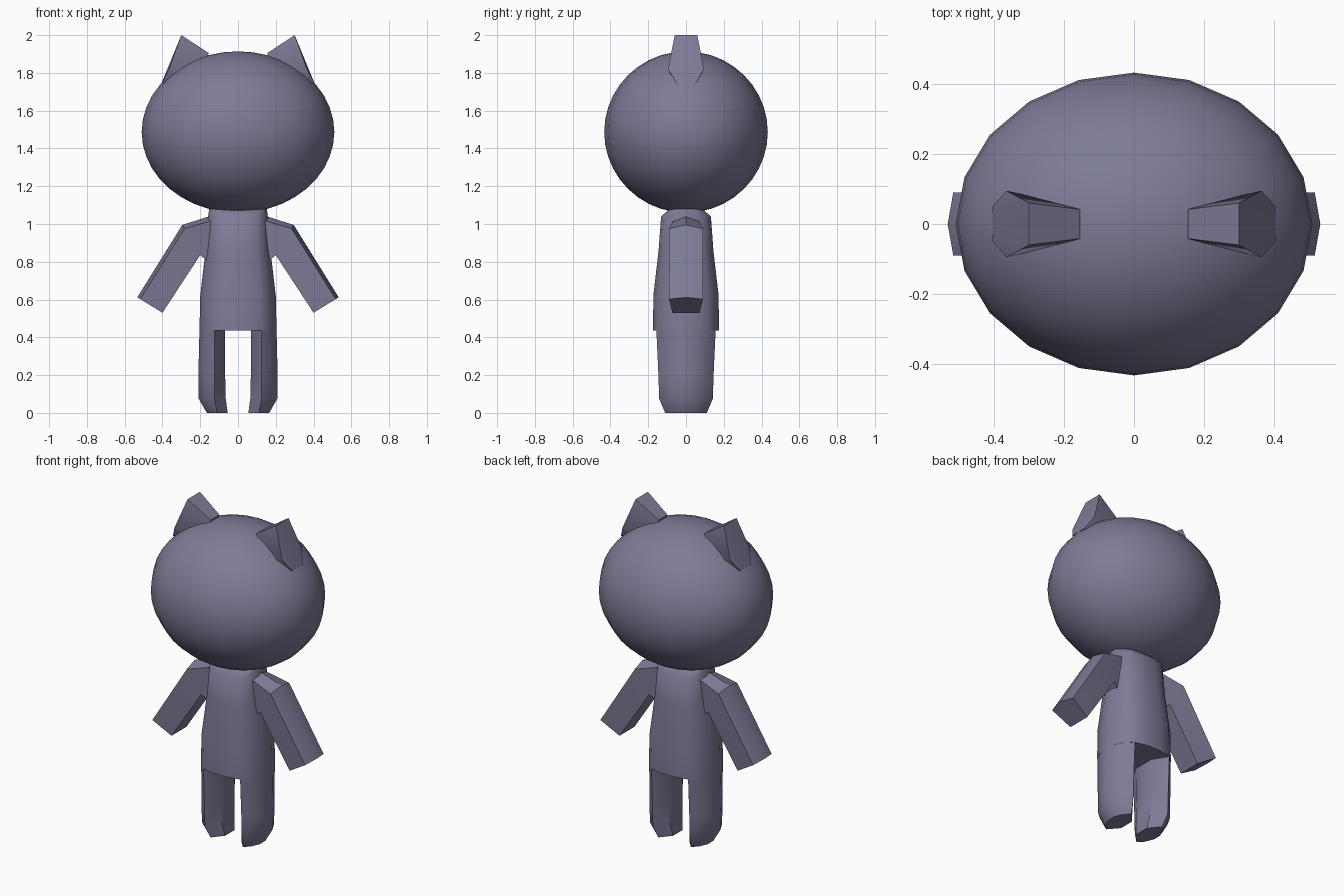
import bpy, bmesh, math

if "Cube" in bpy.data.objects:
    bpy.data.objects.remove(bpy.data.objects["Cube"])

# One dark violet-grey for the whole figure
mat = bpy.data.materials.new("dark_violet_grey")
mat.diffuse_color = (0.205, 0.2, 0.31, 1)
mat.use_nodes = True
mat.node_tree.nodes["Principled BSDF"].inputs["Base Color"].default_value = mat.diffuse_color


def finish(bm, name, angle=30):
    bmesh.ops.recalc_face_normals(bm, faces=bm.faces)
    me = bpy.data.meshes.new(name)
    bm.to_mesh(me)
    bm.free()
    me.materials.append(mat)
    ob = bpy.data.objects.new(name, me)
    bpy.context.collection.objects.link(ob)
    bpy.ops.object.select_all(action='DESELECT')
    ob.select_set(True)
    bpy.context.view_layer.objects.active = ob
    bpy.ops.object.shade_smooth_by_angle(angle=math.radians(angle))
    return ob


def loft(name, rings, angle=30):
    """Skin a list of equal-length point rings and cap both ends."""
    bm = bmesh.new()
    loops = [[bm.verts.new(p) for p in r] for r in rings]
    n = len(loops[0])
    for a, b in zip(loops, loops[1:]):
        for i in range(n):
            j = (i + 1) % n
            bm.faces.new((a[i], a[j], b[j], b[i]))
    bm.faces.new(loops[0])
    bm.faces.new(loops[-1])
    return finish(bm, name, angle)


# Head: wide smooth ellipsoid
bm = bmesh.new()
bmesh.ops.create_uvsphere(bm, u_segments=20, v_segments=20, radius=1)
for v in bm.verts:
    v.co = (v.co.x * 0.51, v.co.y * 0.433, 1.487 + v.co.z * 0.427)
finish(bm, "head", 40)

# Torso: 16-sided rounded column (half width, half depth, height)
quarter = [(1, 0.23), (0.83, 0.67), (0.61, 0.9), (0.22, 1)]
half = quarter + [(-x, y) for x, y in reversed(quarter)]
outline = half + [(-x, -y) for x, y in half]
torso = [(0.204, 0.174, 0.435), (0.2, 0.173, 0.62), (0.172, 0.145, 0.86),
         (0.158, 0.132, 1.04), (0.152, 0.08, 1.085)]
loft("torso", [[(rx * x, ry * y, z) for x, y in outline]
               for rx, ry, z in torso], 62)


def leg_ring(xi, xm, xo, d, z, s):
    half = [(xi, 0.42 * d), (xm, d), (xm + 0.55 * (xo - xm), 0.74 * d),
            (xo, 0.25 * d)]
    pts = half + [(x, -y) for x, y in reversed(half)]
    return [(s * x, y, z) for x, y in pts]


def arm_ring(top, bottom, w, s):
    pts = [(0, 0), (0.12, w), (1, w * 0.8), (1, -w * 0.8), (0.12, -w)]
    return [(s * (top[0] + t * (bottom[0] - top[0])), y,
             top[1] + t * (bottom[1] - top[1])) for t, y in pts]


for s, side in ((-1, "right"), (1, "left")):
    # Legs: rounded outside flush with torso, chamfered inside, tapered soles
    legs = [(0.055, 0.11, 0.165, 0.11, 0.0), (0.065, 0.125, 0.208, 0.142, 0.075),
            (0.068, 0.125, 0.21, 0.146, 0.2), (0.068, 0.124, 0.204, 0.157, 0.44)]
    loft("leg_" + side, [leg_ring(*r, s) for r in legs], 35)

    # Arms: short shoulder bending into a straight forearm
    arms = [((0.1, 1.05), (0.12, 0.76), 0.06), ((0.155, 1.04), (0.17, 0.81), 0.07),
            ((0.295, 0.995), (0.2, 0.835), 0.09), ((0.533, 0.612), (0.4, 0.53), 0.09)]
    loft("arm_" + side, [arm_ring(*r, s) for r in arms], 25)

    # Ears: wedge hull sunk into the head
    bm = bmesh.new()
    for x, w, z in ((0.30, 0.06, 2.0), (0.155, 0.042, 1.905), (0.365, 0.095, 1.82),
                    (0.405, 0.05, 1.745), (0.2, 0.06, 1.75)):
        for y in (-w, w):
            bm.verts.new((s * x, y, z))
    bmesh.ops.convex_hull(bm, input=bm.verts)
    finish(bm, "ear_" + side, 40)
